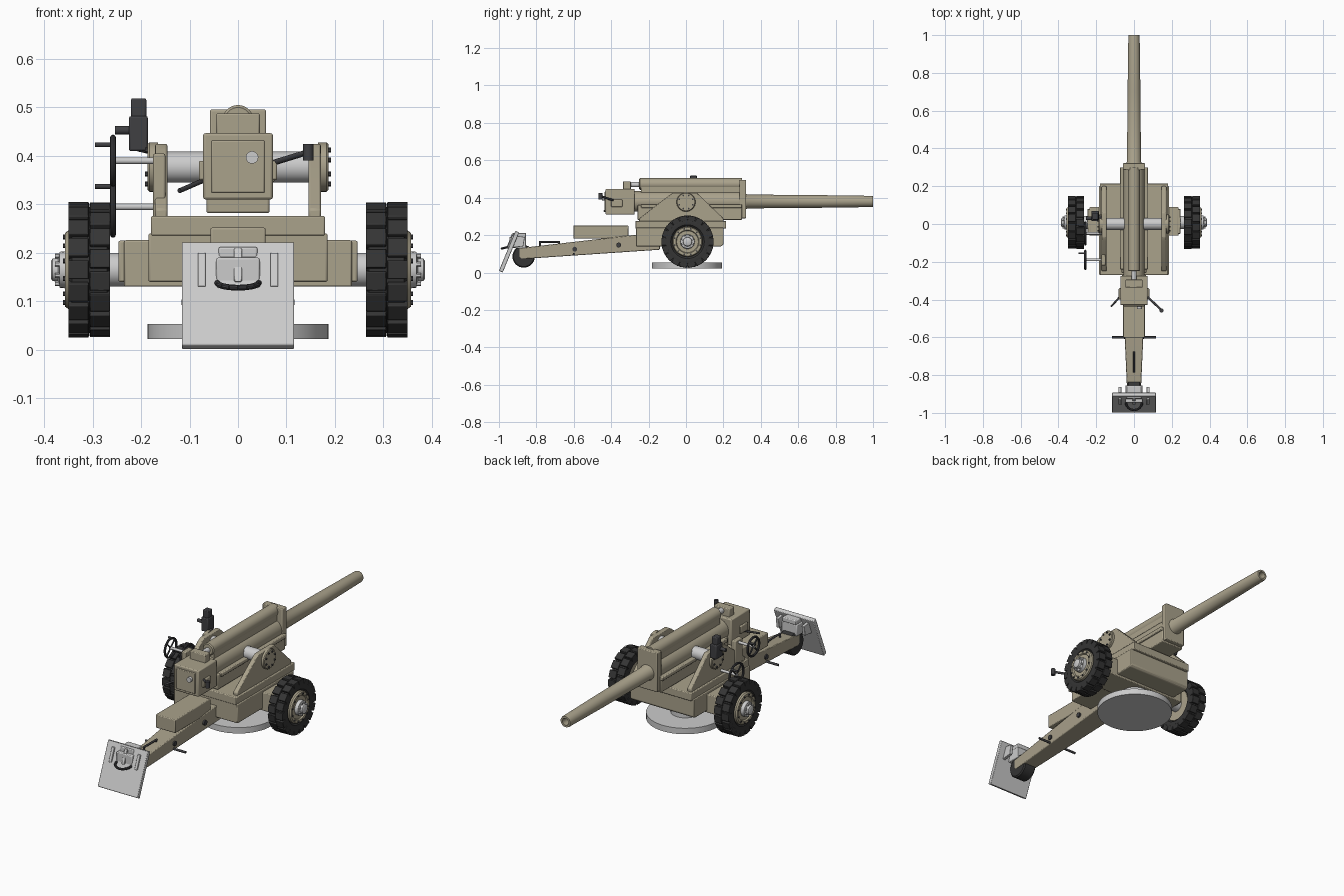
import bpy, bmesh
from math import radians, sin, cos, pi
from mathutils import Vector, Matrix

if "Cube" in bpy.data.objects:
    bpy.data.objects.remove(bpy.data.objects["Cube"])


def material(name, rgb):
    m = bpy.data.materials.new(name)
    m.diffuse_color = (*rgb, 1)
    m.use_nodes = True
    m.node_tree.nodes["Principled BSDF"].inputs["Base Color"].default_value = m.diffuse_color
    return m


TAN = material("tan_paint", (0.40, 0.36, 0.26))
DARK = material("dark_metal", (0.05, 0.05, 0.055))
RUBBER = material("rubber", (0.035, 0.035, 0.035))
GREY = None


def finish(bm, name, mat, bevel=0, mirror=False):
    bmesh.ops.recalc_face_normals(bm, faces=bm.faces)
    me = bpy.data.meshes.new(name)
    bm.to_mesh(me)
    bm.free()
    ob = bpy.data.objects.new(name, me)
    bpy.context.collection.objects.link(ob)
    if mat:
        me.materials.append(mat)
    if bevel:
        b = ob.modifiers.new("bevel", 'BEVEL')
        b.width, b.segments, b.limit_method = bevel, 2, 'ANGLE'
    if mirror:
        ob.modifiers.new("mirror", 'MIRROR')
    return ob


def prism(name, pts, x0, x1, mat=TAN, bevel=0.004, mirror=False):
    """Side (y, z) outline extruded across x."""
    bm = bmesh.new()
    f = bm.faces.new([bm.verts.new((x0, y, z)) for y, z in pts])
    new = bmesh.ops.extrude_face_region(bm, geom=[f])["geom"]
    bmesh.ops.translate(bm, vec=(x1 - x0, 0, 0), verts=[v for v in new if isinstance(v, bmesh.types.BMVert)])
    return finish(bm, name, mat, bevel, mirror)


def box(name, x0, x1, y0, y1, z0, z1, mat=TAN, bevel=0.004, mirror=False):
    return prism(name, [(y0, z0), (y1, z0), (y1, z1), (y0, z1)], x0, x1, mat, bevel, mirror)


def lathe(name, prof, at, axis, mat=TAN, n=32, closed=False, mirror=False):
    """Profile of (distance along axis, radius) turned round the axis."""
    bm = bmesh.new()
    rot = Vector((0, 0, 1)).rotation_difference(Vector(axis)).to_matrix()
    rings = [[bm.verts.new(rot @ Vector((r * cos(2 * pi * i / n), r * sin(2 * pi * i / n), t)) + Vector(at))
              for i in range(n)] for t, r in prof]
    pairs = list(zip(rings, rings[1:])) + ([(rings[-1], rings[0])] if closed else [])
    for a, b in pairs:
        for i in range(n):
            bm.faces.new((a[i], a[(i + 1) % n], b[(i + 1) % n], b[i]))
    if not closed:
        bm.faces.new(rings[0])
        bm.faces.new(rings[-1])
    return finish(bm, name, mat, 0, mirror)


def rod(name, a, b, r, mat=DARK, n=16, mirror=False):
    d = Vector(b) - Vector(a)
    return lathe(name, [(0, r), (d.length, r)], a, d.normalized(), mat, n, False, mirror)


def bolts(name, x0, x1, y, z, ring, r, count, mat):
    for i in range(count):
        a = 2 * pi * (i + 0.5) / count
        c = y + ring * cos(a), z + ring * sin(a)
        rod(name, (x0, *c), (x1, *c), r, mat, 6, True)


X, Y = (1, 0, 0), (0, 1, 0)
AZ = 0.38  # bore height

# barrel with hollow muzzle
lathe("barrel", [(-0.28, 0.04), (0.325, 0.04), (0.33, 0.037), (0.7, 0.034), (0.99, 0.030), (1.0, 0.028),
                 (1.0, 0.018), (0.85, 0.018)], (0, 0, AZ), Y)
lathe("barrel_sleeve", [(-0.28, 0.055), (0.3, 0.055)], (0, 0, AZ), Y)

# recoil cylinder and cradle
lathe("recuperator", [(-0.25, 0.027), (-0.245, 0.032), (0.3, 0.032)], (0, 0, 0.473), Y)
rod("recuperator_rod", (0, -0.31, 0.47), (0, -0.24, 0.47), 0.014, GREY)
box("recuperator_bracket", -0.045, 0.045, -0.337, -0.295, 0.44, 0.488)
box("cradle_trough", -0.065, 0.065, -0.26, 0.3, 0.282, 0.36)
box("cradle_rail", 0.05, 0.075, -0.24, 0.3, 0.345, 0.365, mirror=True)
box("cradle_front_plate", -0.058, 0.058, 0.285, 0.322, 0.29, 0.496)
box("cradle_saddle", -0.028, 0.028, -0.24, 0.3, 0.42, 0.46, bevel=0)

# breech
box("breech_block", -0.072, 0.072, -0.43, -0.275, 0.31, 0.447, bevel=0.005)
box("breech_door", -0.055, 0.055, -0.436, -0.42, 0.324, 0.432, bevel=0.003)
rod("firing_lock", (0.029, -0.45, 0.397), (0.029, -0.42, 0.397), 0.013, GREY, 20)
box("breech_hinge", 0.068, 0.081, -0.40, -0.34, 0.35, 0.39, mirror=True)
rod("breech_lever", (0.07, -0.385, 0.385), (0.145, -0.455, 0.408), 0.006)
rod("breech_lever_grip", (0.145, -0.458, 0.391), (0.145, -0.458, 0.425), 0.011)
rod("loading_lever", (-0.07, -0.38, 0.35), (-0.121, -0.437, 0.328), 0.005)

# carriage body and cheeks
prism("carriage_body", [(-0.268, 0.14), (0.19, 0.14), (0.2, 0.15), (0.2, 0.24), (-0.268, 0.24)], -0.185, 0.185)
box("carriage_deck", -0.18, 0.18, -0.27, 0.215, 0.235, 0.276)
prism("cheek", [(-0.25, 0.27), (0.2, 0.27), (0.2, 0.29), (0.075, 0.41), (0.06, 0.425), (-0.07, 0.425), (-0.09, 0.413),
                (-0.25, 0.29)], 0.146, 0.171, mirror=True)
rod("trunnion", (0.05, 0, 0.377), (0.15, 0, 0.377), 0.032, GREY, 32, True)
lathe("trunnion_cap", [(0.165, 0.051), (0.183, 0.051), (0.187, 0.047)], (0, 0, 0.377), X, mirror=True)
bolts("trunnion_bolt", 0.18, 0.192, 0, 0.377, 0.038, 0.005, 8, DARK)

# turntable
lathe("firing_platform", [(0.022, 0.187), (0.053, 0.187)], (0, 0.005, 0), (0, 0, 1), GREY, 48)
rod("platform_post", (0, 0.005, 0.05), (0, 0.005, 0.15), 0.07, GREY, 32)

# axle
box("axle_housing", -0.235, 0.235, -0.062, 0.09, 0.13, 0.226)
box("axle_end", 0.225, 0.247, -0.052, 0.08, 0.14, 0.225, mirror=True)
WY, WZ = 0.008, 0.165
rod("axle_stub", (0.2, WY, WZ), (0.3, WY, WZ), 0.035, GREY, 24, True)

# road wheels
lathe("tyre", [(0.285, 0.078), (0.268, 0.09), (0.264, 0.115), (0.27, 0.13), (0.343, 0.13), (0.35, 0.115),
               (0.347, 0.09), (0.335, 0.078)], (0, WY, WZ), X, RUBBER, 48, True, True)
bm = bmesh.new()
N = 18
for row, xc in enumerate((0.285, 0.329)):
    for i in range(N):
        a = 2 * pi * (i + row * 0.5) / N
        turn = Matrix.Translation((xc, WY, WZ)) @ Matrix.Rotation(a, 4, 'X')
        bmesh.ops.create_cube(bm, size=1, matrix=turn @ Matrix.Translation((0, 0, 0.125))
                              @ Matrix.Diagonal((0.042, 0.039, 0.028, 1)))
finish(bm, "tyre_tread", RUBBER, 0.002, True)
lathe("wheel_disc", [(0.275, 0.081), (0.35, 0.081), (0.357, 0.076), (0.357, 0.062), (0.35, 0.058), (0.35, 0.04)],
      (0, WY, WZ), X, TAN, 40, mirror=True)
lathe("wheel_hub", [(0.34, 0.04), (0.368, 0.037), (0.371, 0.025), (0.383, 0.023), (0.386, 0.018)],
      (0, WY, WZ), X, GREY, 24, mirror=True)
bolts("rim_bolt", 0.35, 0.361, WY, WZ, 0.07, 0.005, 12, DARK)
bolts("hub_bolt", 0.365, 0.378, WY, WZ, 0.031, 0.005, 8, GREY)

# tapered trail beam
trail = prism("trail_beam", [(-0.14, 0.122), (-0.88, 0.072), (-0.895, 0.085), (-0.895, 0.13), (-0.27, 0.202),
                             (-0.14, 0.202)], -1, 1)
for v in trail.data.vertices:
    v.co.x *= 0.036 + 0.028 * min(1, (v.co.y + 0.895) / 0.62)
box("trail_locker", -0.057, 0.057, -0.602, -0.308, 0.182, 0.252)
for y, z, w in ((-0.595, 0.125, 0.054), (-0.36, 0.147, 0.065)):
    rod("trail_boss", (-w, y, z), (w, y, z), 0.013)
rod("lifting_bar", (-0.117, -0.6, 0.098), (0.117, -0.6, 0.098), 0.006)
rod("trail_handle", (0, -0.785, 0.163), (0, -0.675, 0.163), 0.005)
for y in (-0.78, -0.68):
    rod("trail_handle_post", (0, y, 0.13), (0, y, 0.163), 0.005)

# trail roller and spade
lathe("trail_roller", [(-0.036, 0.054), (-0.03, 0.06), (0.03, 0.06), (0.036, 0.054)], (0, -0.868, 0.086), X, RUBBER)
box("spade_mount", -0.045, 0.045, -0.945, -0.855, 0.13, 0.19, GREY)
box("spade_mount_cap", -0.04, 0.04, -0.925, -0.855, 0.188, 0.212, GREY)
prism("spade_plate", [(-1.0, 0.01), (-0.98, 0), (-0.892, 0.214), (-0.912, 0.223)], -0.116, 0.116, GREY, 0.003)
for x, lift in ((-0.075, 0), (0, 0.01), (0.075, 0)):
    prism("spade_rib", [(-0.957, 0.13 + lift), (-0.87, 0.14 + lift), (-0.862, 0.19 + lift), (-0.93, 0.2 + lift)],
          x - 0.008, x + 0.008, GREY, 0.002)
arc = [Vector((-0.043 * cos(t), -0.945 - 0.04 * sin(t), 0.138 - 0.01 * sin(t))) for t in (pi * i / 8 for i in range(9))]
for a, b in zip(arc, arc[1:]):
    rod("spade_handle", a, b, 0.006, DARK, 10)

# laying handwheels on the left cheek
for y, z, r, kz in ((-0.19, 0.39, 0.048, 0.033), (-0.05, 0.295, 0.058, 0.042)):
    lathe("handwheel_rim", [(0.006 * cos(t), r + 0.006 * sin(t)) for t in (2 * pi * i / 8 for i in range(8))],
          (-0.258, y, z), X, DARK, 28, True)
    for k in range(4):
        a = pi / 4 + k * pi / 2
        rod("handwheel_spoke", (-0.258, y, z), (-0.258, y + r * cos(a), z + r * sin(a)), 0.004, n=8)
    rod("handwheel_shaft", (-0.264, y, z), (-0.15, y, z), 0.007, GREY)
    ky = y + (r * r - kz * kz) ** 0.5
    rod("handwheel_grip", (-0.295, ky, z + kz), (-0.255, ky, z + kz), 0.005)
box("gear_case", -0.175, -0.15, -0.22, -0.16, 0.27, 0.405)

# sight
box("sight_body", -0.225, -0.186, 0.015, 0.07, 0.41, 0.482, DARK)
box("sight_head", -0.221, -0.189, 0.022, 0.058, 0.478, 0.519, DARK)
rod("sight_eyepiece", (-0.254, 0.03, 0.453), (-0.22, 0.03, 0.453), 0.009)
rod("sight_arm", (-0.205, 0.04, 0.418), (-0.15, 0.03, 0.405), 0.009)

# shading
bpy.ops.object.select_all(action='SELECT')
bpy.context.view_layer.objects.active = trail
bpy.ops.object.shade_smooth_by_angle(angle=radians(35))
